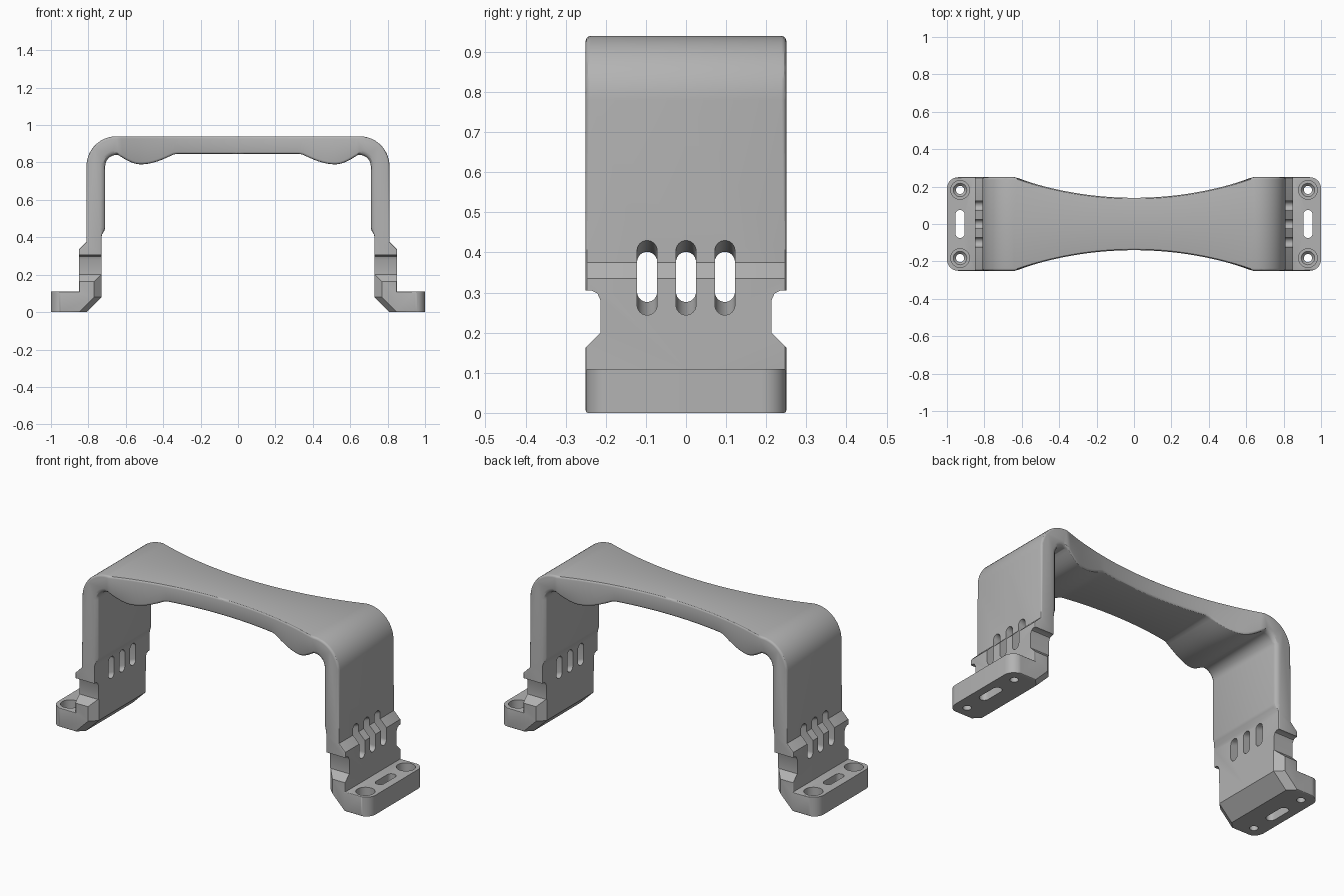
import bpy, bmesh
from math import sin, cos, pi, sqrt
from mathutils import Vector

cube = bpy.data.objects.get("Cube")
if cube:
    bpy.data.objects.remove(cube)

mat = bpy.data.materials.new("neutral_grey")
mat.use_nodes = True
grey = (0.45, 0.45, 0.45, 1)
mat.diffuse_color = grey
mat.node_tree.nodes["Principled BSDF"].inputs["Base Color"].default_value = grey


def arc(cx, cz, r, a0, a1, n):
    return [(cx + r * cos(a0 + (a1 - a0) * i / n), cz + r * sin(a0 + (a1 - a0) * i / n))
            for i in range(n + 1)]


def make_object(name, bm):
    bmesh.ops.recalc_face_normals(bm, faces=bm.faces)
    mesh = bpy.data.meshes.new(name)
    bm.to_mesh(mesh)
    bm.free()
    obj = bpy.data.objects.new(name, mesh)
    bpy.context.collection.objects.link(obj)
    mesh.materials.append(mat)
    return obj


# Handle dimensions
WAIST, FLARE, HALF = 0.14, 0.64, 0.25
SWEEP = 1.917


def half_width(x):
    if x >= FLARE:
        return HALF
    return min(HALF, WAIST + SWEEP - sqrt(SWEEP ** 2 - x * x))


def underside(x):
    # Finger stop bulges near each end of the grip
    if x <= 0.34:
        return 0.845
    if x <= 0.52:
        return 0.845 - 0.055 * sin((x - 0.34) / 0.18 * pi / 2)
    return 0.84 - 0.05 * cos((x - 0.52) / 0.12 * pi / 2)


# Side profile of one half: foot and leg, grip top, grip underside, inner leg
M = 40
stations = [FLARE * (1 - j / (M - 1)) for j in range(M)]
outer = [(0.81, 0), (1, 0), (1, 0.11), (0.85, 0.11), (0.85, 0.335), (0.81, 0.375)]
outer += arc(0.65, 0.78, 0.16, 0, pi / 2, 14)
top = [(x, 0.94) for x in stations]
bottom = [(x, underside(x)) for x in reversed(stations)]
inner = arc(0.65, 0.78, 0.06, pi / 2, 0, 8)
inner += [(0.71, 0.45), (0.715, 0.435), (0.727, 0.415), (0.73, 0.4), (0.73, 0.08)]
profile = [Vector(p) for p in outer + top + bottom + inner]
N, N1 = len(profile), len(outer)


def edge_radius(i):
    x, z = profile[i]
    if z < 0.43:
        return 0.006
    if i >= N1 + 2 * M:
        return 0.025
    return 0.012


def inward(i):
    p = profile[i]
    if p.x < 1e-6:
        return Vector((0, -1 if p.y > 0.9 else 1))
    a = (p - profile[i - 1]).normalized()
    b = (profile[(i + 1) % N] - p).normalized()
    na, nb = Vector((-a.y, a.x)), Vector((-b.y, b.x))
    return (na + nb) / (1 + na.dot(nb))


# One quarter of the body, with rounded rims, mirrored in x and y
bm = bmesh.new()
rings = [[bm.verts.new((p.x, 0, p.y)) for p in profile]]
for k in range(4):
    a = k * pi / 6
    ring = []
    for i, p in enumerate(profile):
        r = edge_radius(i)
        q = p + inward(i) * r * (1 - cos(a))
        ring.append(bm.verts.new((q.x, half_width(p.x) - r + r * sin(a), q.y)))
    rings.append(ring)
for r0, r1 in zip(rings, rings[1:]):
    for i in range(N):
        j = (i + 1) % N
        if i != N1 + M - 1:
            bm.faces.new((r0[i], r0[j], r1[j], r1[i]))
rim = rings[-1]
for j in range(M - 1):
    t, b = N1 + j, N1 + 2 * M - 1 - j
    bm.faces.new((rim[t], rim[t + 1], rim[b - 1], rim[b]))
bm.faces.new(rim[N1 + 2 * M - 1:] + rim[:N1 + 1])

for axis in (0, 1):
    geom = bm.verts[:] + bm.edges[:] + bm.faces[:]
    copy = bmesh.ops.duplicate(bm, geom=geom)["geom"]
    for v in copy:
        if isinstance(v, bmesh.types.BMVert):
            v.co[axis] *= -1
    bmesh.ops.remove_doubles(bm, verts=bm.verts, dist=0.0001)
bracket = make_object("bracket_handle", bm)


# Cutters
def loft(bm, rings):
    rows = [[bm.verts.new(p) for p in ring] for ring in rings]
    n = len(rows[0])
    for a, b in zip(rows, rows[1:]):
        for i in range(n):
            j = (i + 1) % n
            bm.faces.new((a[i], a[j], b[j], b[i]))
    bm.faces.new(rows[0][::-1])
    bm.faces.new(rows[-1])


def stadium(cu, cv, r, length):
    h = length / 2 - r
    return arc(cu, cv + h, r, 0, pi, 12) + arc(cu, cv - h, r, pi, 2 * pi, 12)


def cut(name, add_pieces):
    cb = bmesh.new()
    add_pieces(cb)
    cutter = make_object(name, cb)
    cutter.hide_render = True
    mod = bracket.modifiers.new(name, 'BOOLEAN')
    mod.operation, mod.solver, mod.object = 'DIFFERENCE', 'EXACT', cutter
    bpy.context.view_layer.objects.active = bracket
    bpy.ops.object.modifier_apply(modifier=name)
    bpy.data.objects.remove(cutter)


def vertical(bm, pts, z0, z1, sx, sy):
    loft(bm, [[(sx * x, sy * y, z) for x, y in pts] for z in (z0, z1)])


SIDES = [(sx, sy) for sx in (-1, 1) for sy in (-1, 1)]


def strap_slots(bm):
    # Slots flare towards the outside of each leg
    for sx in (-1, 1):
        for y in (-0.097, 0, 0.097):
            loft(bm, [[(sx * x, u, v) for u, v in stadium(y, 0.339, 0.025, length)]
                      for x, length in ((0.68, 0.125), (0.74, 0.125), (0.82, 0.19), (0.9, 0.19))])


def side_notches(bm):
    pts = [(0.3, 0.305), (0.235, 0.305), (0.221, 0.298), (0.213, 0.28),
           (0.213, 0.2), (0.25, 0.163), (0.3, 0.113)]
    for sx, sy in SIDES:
        loft(bm, [[(sx * x, sy * y, z) for y, z in pts] for x in (0.68, 0.9)])


def inner_corner_chamfers(bm):
    for sx, sy in SIDES:
        loft(bm, [[(sx * (x + d), sy * y, z) for d, y in
                   ((-0.02, 0.27), (0.06, 0.27), (-0.02, 0.19))]
                  for x, z in ((0.73, 0.2), (0.73, 0.08), (0.83, -0.02))])


def foot_corner_rounds(bm):
    pts = arc(0.94, 0.19, 0.06, 0, pi / 2, 10) + [(0.94, 0.3), (1.05, 0.3), (1.05, 0.19)]
    for sx, sy in SIDES:
        vertical(bm, pts, -0.1, 0.2, sx, sy)


def foot_holes(bm):
    # Stepped screw holes and a central slot in each foot
    steps = ((0.022, -0.1), (0.022, 0.04), (0.036, 0.055), (0.05, 0.055), (0.05, 0.2))
    for sx, sy in SIDES:
        loft(bm, [[(sx * x, sy * y, z) for x, y in arc(0.93, 0.182, r, 0, 2 * pi, 32)[:-1]]
                  for r, z in steps])
    for sx in (-1, 1):
        vertical(bm, stadium(0.93, 0, 0.025, 0.15), -0.1, 0.2, sx, 1)


cut("strap_slots", strap_slots)
cut("side_notches", side_notches)
cut("inner_corner_chamfers", inner_corner_chamfers)
cut("foot_corner_rounds", foot_corner_rounds)
cut("foot_holes", foot_holes)

bpy.ops.object.select_all(action='DESELECT')
bracket.select_set(True)
bpy.context.view_layer.objects.active = bracket
bpy.ops.object.shade_smooth_by_angle(angle=pi / 6)
